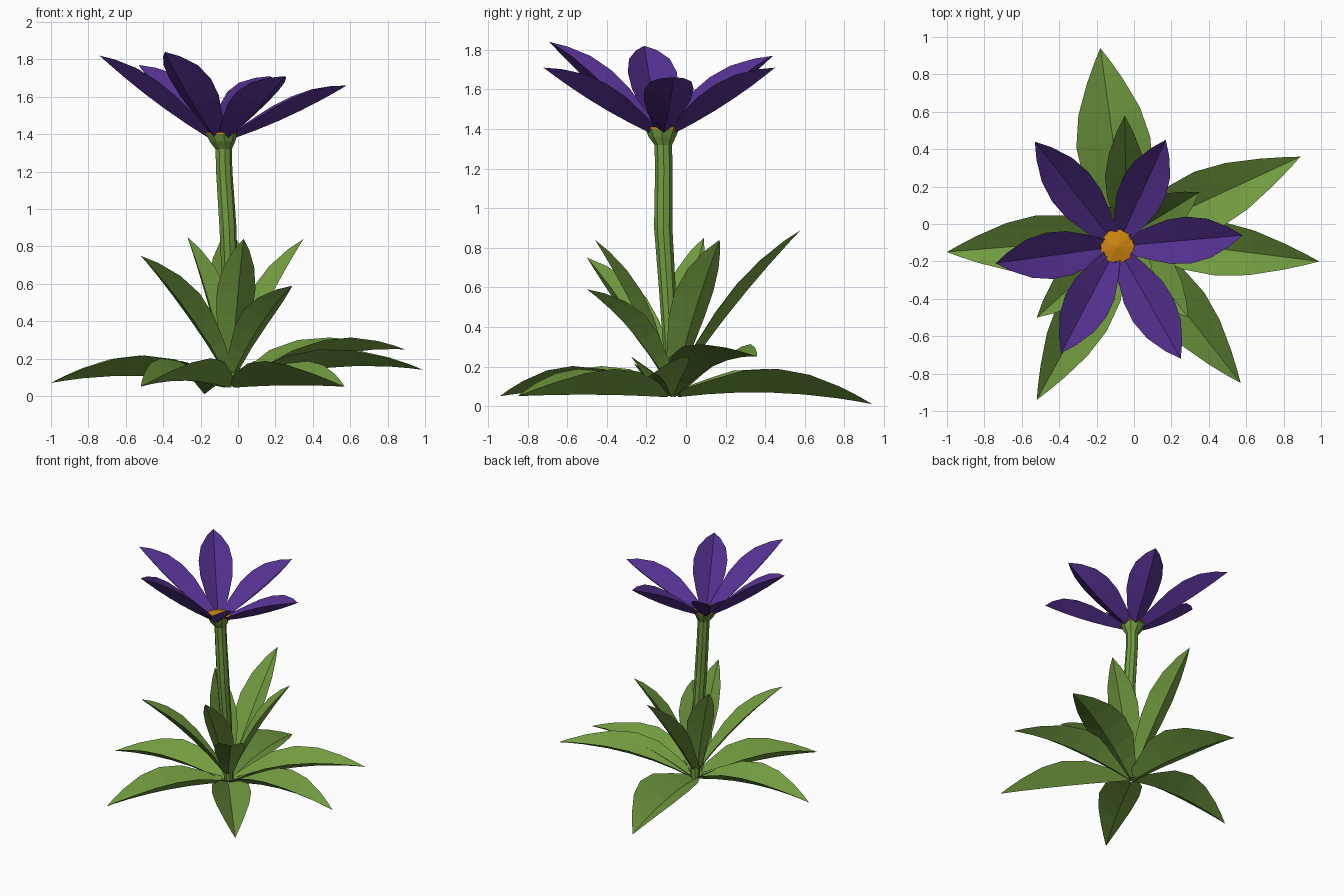
import bpy, math
from mathutils import Vector

if "Cube" in bpy.data.objects:
    bpy.data.objects.remove(bpy.data.objects["Cube"])


def material(name, rgb):
    m = bpy.data.materials.new(name)
    m.diffuse_color = (*rgb, 1)
    m.use_nodes = True
    m.node_tree.nodes["Principled BSDF"].inputs["Base Color"].default_value = m.diffuse_color
    return m


GREEN = material("leaf_green", (0.165, 0.325, 0.05))
PURPLE = material("petal_purple", (0.09, 0.03, 0.28))
ORANGE = material("pollen_orange", (0.62, 0.23, 0.005))


def build(name, verts, faces, mat):
    me = bpy.data.meshes.new(name)
    me.from_pydata(verts, [], faces)
    me.materials.append(mat)
    ob = bpy.data.objects.new(name, me)
    bpy.context.collection.objects.link(ob)
    return ob


def blade(name, base, tip, width, bulge, depth, shape, mat):
    """Pointed blade: folded V section swept along a gentle arc."""
    base, tip = Vector(base), Vector(tip)
    run = tip - base
    side = Vector((run.y, -run.x, 0)).normalized()
    up = side.cross(run).normalized()
    ctrl = (base + tip) / 2 + up * bulge * 2
    verts, faces = [], []
    for t, w in shape:
        p = base * (1 - t) ** 2 + ctrl * 2 * t * (1 - t) + tip * t * t
        lift = up * depth * w
        half = side * width / 2 * w
        verts += [p - half + lift, p, p + half + lift]
    n = len(shape)
    for i in range(n - 1):
        for j in (0, 1):
            a = 3 * i + j
            faces.append((a, a + 1, a + 4, a + 3))
    # pointed end
    verts.append(tip)
    a = 3 * (n - 1)
    faces += [(a, a + 1, 3 * n), (a + 1, a + 2, 3 * n)]
    return build(name, verts, faces, mat)


LOW = [(0, .3), (.15, .6), (.3, .92), (.48, 1), (.65, .83), (.82, .48), (.93, .2)]
TALL = [(0, .4), (.2, .65), (.4, .92), (.58, 1), (.75, .8), (.9, .4)]
PETAL = [(0, .35), (.2, .68), (.4, .95), (.58, 1), (.75, .83), (.9, .42)]


def heading(start, tip):
    """Horizontal direction from start towards tip."""
    return Vector((tip[0] - start.x, tip[1] - start.y, 0)).normalized()


# spreading lower leaves: tip, width, arch, fold depth
low_leaves = [
    ((-.18, .94, .01), .40, .04, .12),
    ((.89, .36, .25), .33, .06, .10),
    ((.99, -.20, .14), .29, .06, .10),
    ((.57, -.85, .05), .29, .01, .13),
    ((-.52, -.94, .05), .30, .035, .12),
    ((-1.0, -.15, .07), .31, .05, .11),
]
root = Vector((-.04, -.07, .045))
for i, (tip, w, arch, d) in enumerate(low_leaves):
    blade(f"lower_leaf_{i + 1}", root + heading(root, tip) * .03, tip, w, arch, d, LOW, GREEN)

# upright inner leaves: tip, width, arch
tall_leaves = [
    ((-.05, .58, .89), .22, .02),
    ((.35, .17, .84), .23, .02),
    ((.29, -.50, .59), .23, .035),
    ((.03, -.46, .84), .21, .02),
    ((-.52, -.50, .75), .23, .03),
    ((-.27, .09, .85), .21, .02),
]
root = Vector((-.04, -.07, .12))
for i, (tip, w, arch) in enumerate(tall_leaves):
    blade(f"upright_leaf_{i + 1}", root + heading(root, tip) * .03, tip, w, arch, .06, TALL, GREEN)

# petals
head = Vector((-.09, -.12, 1.375))
tips = [(-.74, -.21, 1.82), (-.39, -.69, 1.84), (.25, -.72, 1.71),
        (.58, -.06, 1.66), (.17, .45, 1.71), (-.53, .44, 1.77)]
for i, tip in enumerate(tips):
    blade(f"petal_{i + 1}", head + heading(head, tip) * .06, tip, .25, -.018, .085, PETAL, PURPLE)


def rings(name, path, sides, mat):
    """Tube through (x, y, z, radius) rings, closed at both ends."""
    verts, faces = [], []
    for x, y, z, r in path:
        for k in range(sides):
            a = 2 * math.pi * k / sides
            verts.append((x + r * math.cos(a), y + r * math.sin(a), z))
    for i in range(len(path) - 1):
        for k in range(sides):
            a, b = i * sides + k, i * sides + (k + 1) % sides
            faces.append((a, b, b + sides, a + sides))
    faces.append(tuple(reversed(range(sides))))
    top = (len(path) - 1) * sides
    faces.append(tuple(range(top, top + sides)))
    return build(name, verts, faces, mat)


# stem flaring into the flower cup
rings("stem", [(-.04, -.06, .05, .035), (-.04, -.08, .35, .04), (-.045, -.095, .6, .043),
               (-.055, -.115, .9, .047), (-.075, -.112, 1.2, .045),
               (-.078, -.115, 1.32, .045), (-.085, -.12, 1.36, .07),
               (-.09, -.12, 1.405, .088)], 9, GREEN)

# flower centre
rings("flower_centre", [(-.09, -.12, 1.40, .093), (-.09, -.12, 1.41, .093),
                        (-.09, -.12, 1.43, .01)], 9, ORANGE)
